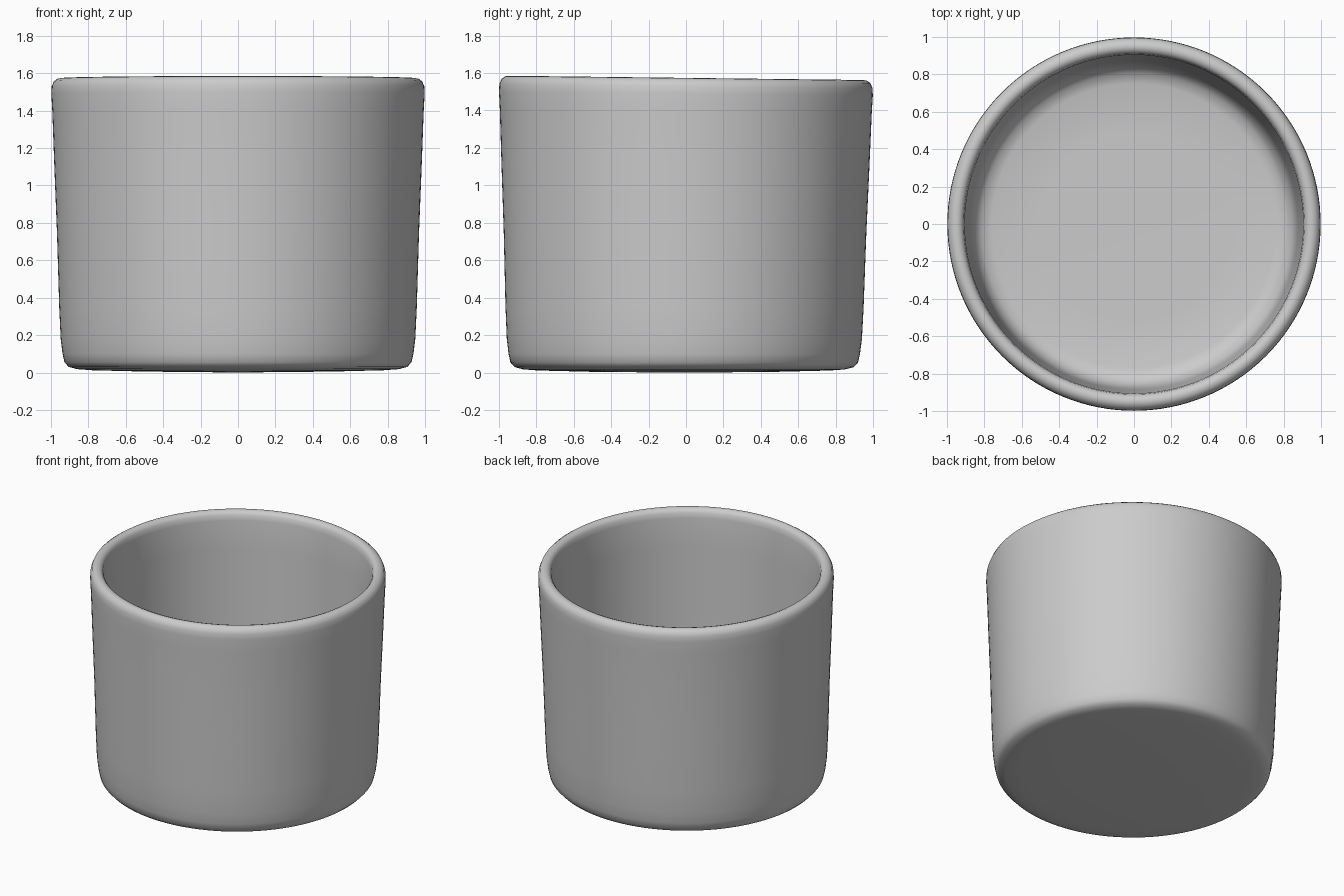
import bpy, bmesh, math

if "Cube" in bpy.data.objects:
    bpy.data.objects.remove(bpy.data.objects["Cube"])

SIDES = 128

# Cross-section (radius, height): underside, outer wall, rounded rim, inner wall, floor
PROFILE = [
    (0.0, 0.0), (0.5, 0.005), (0.78, 0.012), (0.86, 0.018), (0.905, 0.03),
    (0.928, 0.055), (0.938, 0.1), (0.948, 0.18), (0.956, 0.35), (0.968, 0.75),
    (0.982, 1.1), (0.993, 1.4), (0.998, 1.49), (0.996, 1.53), (0.985, 1.557),
    (0.965, 1.571), (0.945, 1.574), (0.925, 1.567), (0.911, 1.548), (0.905, 1.51),
    (0.9, 1.3), (0.888, 0.8), (0.876, 0.35), (0.868, 0.22), (0.85, 0.155),
    (0.815, 0.115), (0.76, 0.1), (0.5, 0.095), (0.0, 0.095),
]


def lathe(name, profile, sides):
    bm = bmesh.new()
    verts = [bm.verts.new((r, 0, z)) for r, z in profile]
    edges = [bm.edges.new(pair) for pair in zip(verts, verts[1:])]
    bmesh.ops.spin(bm, geom=verts + edges, cent=(0, 0, 0), axis=(0, 0, 1),
                   angle=2 * math.pi, steps=sides, use_merge=True)
    bmesh.ops.remove_doubles(bm, verts=bm.verts, dist=1e-4)
    bmesh.ops.recalc_face_normals(bm, faces=bm.faces)
    mesh = bpy.data.meshes.new(name)
    bm.to_mesh(mesh)
    bm.free()
    obj = bpy.data.objects.new(name, mesh)
    bpy.context.collection.objects.link(obj)
    return obj


cup = lathe("cup", PROFILE, SIDES)

# Handmade unevenness: rim sits higher at the front, base sits slightly forward
for v in cup.data.vertices:
    t = v.co.z / 1.575
    v.co.z -= 0.012 * v.co.y * t
    v.co.y -= 0.01 * (1 - t)

bpy.context.view_layer.objects.active = cup
cup.select_set(True)
bpy.ops.object.shade_smooth_by_angle(angle=math.radians(60))
